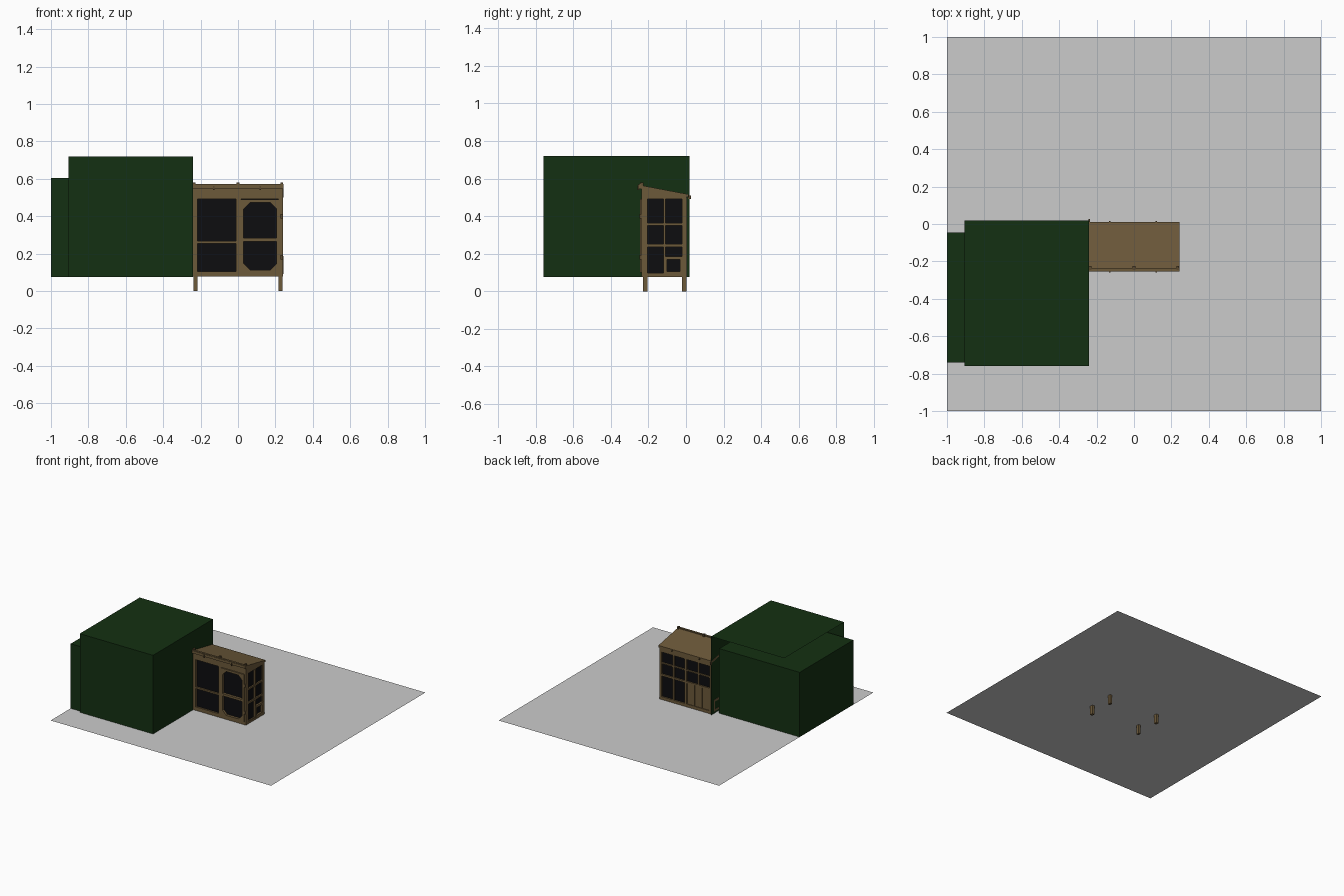
import bpy, bmesh
from mathutils import Vector

if "Cube" in bpy.data.objects:
    bpy.data.objects.remove(bpy.data.objects["Cube"])


def material(name, rgb):
    m = bpy.data.materials.new(name)
    m.diffuse_color = (*rgb, 1)
    m.use_nodes = True
    m.node_tree.nodes["Principled BSDF"].inputs["Base Color"].default_value = m.diffuse_color
    return m


WOOD = material("wood", (0.15, 0.10, 0.042))
DARK_WOOD = material("dark_wood", (0.10, 0.065, 0.028))
MESH = material("dark_mesh", (0.004, 0.004, 0.005))
GREEN = material("hedge_green", (0.007, 0.03, 0.006))


def finish(name, bm, mat):
    me = bpy.data.meshes.new(name)
    bm.to_mesh(me)
    bm.free()
    ob = bpy.data.objects.new(name, me)
    bpy.context.collection.objects.link(ob)
    if mat:
        me.materials.append(mat)
    return ob


def box(name, x, y, z, mat=WOOD, drop=()):
    """Box from three ranges; drop lists face normals to leave open."""
    bm = bmesh.new()
    bmesh.ops.create_cube(bm, size=1)
    bm.normal_update()
    gone = [f for f in bm.faces if any(f.normal.dot(Vector(d)) > 0.9 for d in drop)]
    if gone:
        bmesh.ops.delete(bm, geom=gone, context='FACES')
    for v in bm.verts:
        v.co = [r[0] + (c + 0.5) * (r[1] - r[0]) for r, c in zip((x, y, z), v.co)]
    return finish(name, bm, mat)


def prism(name, outline, shift, mat=WOOD):
    """Extrude a flat outline along a vector."""
    bm = bmesh.new()
    f = bm.faces.new([bm.verts.new(p) for p in outline])
    r = bmesh.ops.extrude_face_region(bm, geom=[f])
    bmesh.ops.translate(bm, vec=shift, verts=[g for g in r["geom"] if isinstance(g, bmesh.types.BMVert)])
    bmesh.ops.recalc_face_normals(bm, faces=bm.faces)
    return finish(name, bm, mat)


def roof_z(y):
    return 0.55 - (y + 0.25) * 0.19


# Ground sheet
bm = bmesh.new()
bmesh.ops.create_grid(bm, x_segments=1, y_segments=1, size=1)
bmesh.ops.translate(bm, vec=(0, 0, 0.075), verts=bm.verts)
finish("ground_sheet", bm, None)

# Hedge: open outer shell around a lower block
box("hedge_outer_shell", (-0.905, -0.24), (-0.758, 0.018), (0.075, 0.72), GREEN,
    drop=[(-1, 0, 0), (0, 1, 0), (0, 0, -1)])
box("hedge_lower_block", (-1, -0.27), (-0.74, -0.045), (0.075, 0.605), GREEN, drop=[(0, 0, -1)])

# Corner posts with legs
for s in (-1, 1):
    for y in ((-0.23, -0.205), (-0.022, 0.003)):
        xs = sorted((s * 0.237, s * 0.217))
        box("corner_post_leg", xs, y, (0, roof_z(y[1])))

# Sloped roof, front lip and knobs
prism("roof", [(-0.242, -0.255, roof_z(-0.255)), (-0.242, 0.012, roof_z(0.012)),
               (-0.242, 0.012, roof_z(0.012) + 0.016), (-0.242, -0.255, roof_z(-0.255) + 0.016)],
      (0.484, 0, 0))
box("roof_front_lip", (-0.242, 0.242), (-0.252, -0.236), (0.545, 0.571))
for x in (-0.234, 0, 0.234):
    box("roof_hinge", (x - 0.007, x + 0.007), (-0.245, -0.225), (0.555, 0.579), DARK_WOOD)
for x in (-0.13, 0.12):
    box("front_roof_clip", (x - 0.004, x + 0.004), (-0.259, -0.25), (0.54, 0.562), DARK_WOOD)
    box("back_roof_clip", (x - 0.004, x + 0.004), (0.008, 0.016), (0.498, 0.512), DARK_WOOD)
box("back_hook", (-0.243, -0.236), (0.01, 0.026), (0.49, 0.51), DARK_WOOD)

# Floor
box("floor", (-0.235, 0.235), (-0.228, 0.0), (0.078, 0.098))

# Front frame
FY = (-0.238, -0.22)
box("front_mesh", (-0.23, 0.23), (-0.224, -0.218), (0.08, 0.54), MESH)
for x, z, n in [((-0.24, 0.24), (0.076, 0.105), "front_bottom_rail"),
                ((-0.24, 0.24), (0.492, 0.548), "front_top_rail"),
                ((-0.24, -0.217), (0.105, 0.492), "front_left_stile"),
                ((0.217, 0.24), (0.105, 0.492), "front_right_stile"),
                ((-0.01, 0.015), (0.105, 0.492), "front_middle_stile"),
                ((-0.217, -0.01), (0.255, 0.268), "front_left_crossbar")]:
    box(n, x, FY, z)

# Front door with clipped corners
DY = (-0.244, -0.224)
x0, x1, z0, z1 = 0.03, 0.207, 0.113, 0.472
for n, x, z in [("door_left", (0.012, x0), (0.1, 0.49)), ("door_right", (x1, 0.225), (0.1, 0.49)),
                ("door_bottom", (x0, x1), (0.1, z0)), ("door_top", (x0, x1), (z1, 0.49)),
                ("door_crossbar", (x0, x1), (0.264, 0.282))]:
    box(n, x, DY, z)
for x, sx in ((x0, 1), (x1, -1)):
    for z, sz in ((z0, 1), (z1, -1)):
        prism("door_corner_brace", [(x, DY[0], z), (x + sx * 0.034, DY[0], z), (x, DY[0], z + sz * 0.034)],
              (0, 0.018, 0))
for z in (0.18, 0.4):
    box("door_hinge", (0.226, 0.24), (-0.248, -0.236), (z - 0.012, z + 0.012), DARK_WOOD)

# Side frames, mirrored left and right
for s in (-1, 1):
    def side(n, y, z, a=0.222, b=0.238, mat=WOOD):
        box(n, sorted((s * a, s * b)), y, z, mat)
    prism("side_mesh", [(s * 0.222, -0.225, 0.08), (s * 0.222, 0, 0.08),
                        (s * 0.222, 0, roof_z(0)), (s * 0.222, -0.225, roof_z(-0.225))],
          (s * 0.005, 0, 0), MESH)
    prism("side_top_rail", [(s * 0.222, -0.235, 0.49), (s * 0.222, 0.003, 0.49),
                            (s * 0.222, 0.003, roof_z(0.003)), (s * 0.222, -0.235, roof_z(-0.235))],
          (s * 0.017, 0, 0))
    side("side_front_stile", (-0.235, -0.206), (0.076, 0.492))
    side("side_back_stile", (-0.02, 0.003), (0.076, 0.492))
    side("side_middle_stile", (-0.121, -0.108), (0.076, 0.492))
    side("side_bottom_rail", (-0.21, -0.015), (0.076, 0.094))
    side("side_upper_bar", (-0.21, -0.015), (0.35, 0.364))
    side("side_lower_bar", (-0.21, -0.015), (0.236, 0.251))
    # Small hatch
    side("hatch_top", (-0.108, -0.02), (0.168, 0.186), 0.222, 0.242)
    side("hatch_bottom", (-0.108, -0.02), (0.09, 0.106), 0.222, 0.242)
    side("hatch_front", (-0.113, -0.1), (0.09, 0.186), 0.222, 0.242)
    side("hatch_back", (-0.032, -0.018), (0.09, 0.186), 0.222, 0.242)

# Back frame
BY = (-0.012, 0.005)
box("back_mesh", (-0.23, 0.23), (-0.012, -0.006), (0.08, 0.5), MESH)
for n, x, z in [("back_bottom_rail", (-0.238, 0.238), (0.076, 0.1)),
                ("back_top_rail", (-0.238, 0.238), (0.465, 0.5)),
                ("back_left_stile", (-0.238, -0.217), (0.1, 0.465)),
                ("back_right_stile", (0.217, 0.238), (0.1, 0.465)),
                ("back_middle_stile", (-0.01, 0.012), (0.1, 0.465)),
                ("back_window_bar", (0.105, 0.117), (0.1, 0.465)),
                ("back_window_bar", (-0.12, -0.108), (0.28, 0.465)),
                ("back_crossbar", (-0.217, 0.217), (0.27, 0.285)),
                ("back_upper_bar", (-0.217, 0.217), (0.37, 0.38))]:
    box(n, x, BY, z)
# Boarded lower quarter
for i in range(3):
    x = -0.217 + i * 0.069
    box("back_board", (x + 0.002, x + 0.067), (-0.01, 0.0), (0.1, 0.27))
